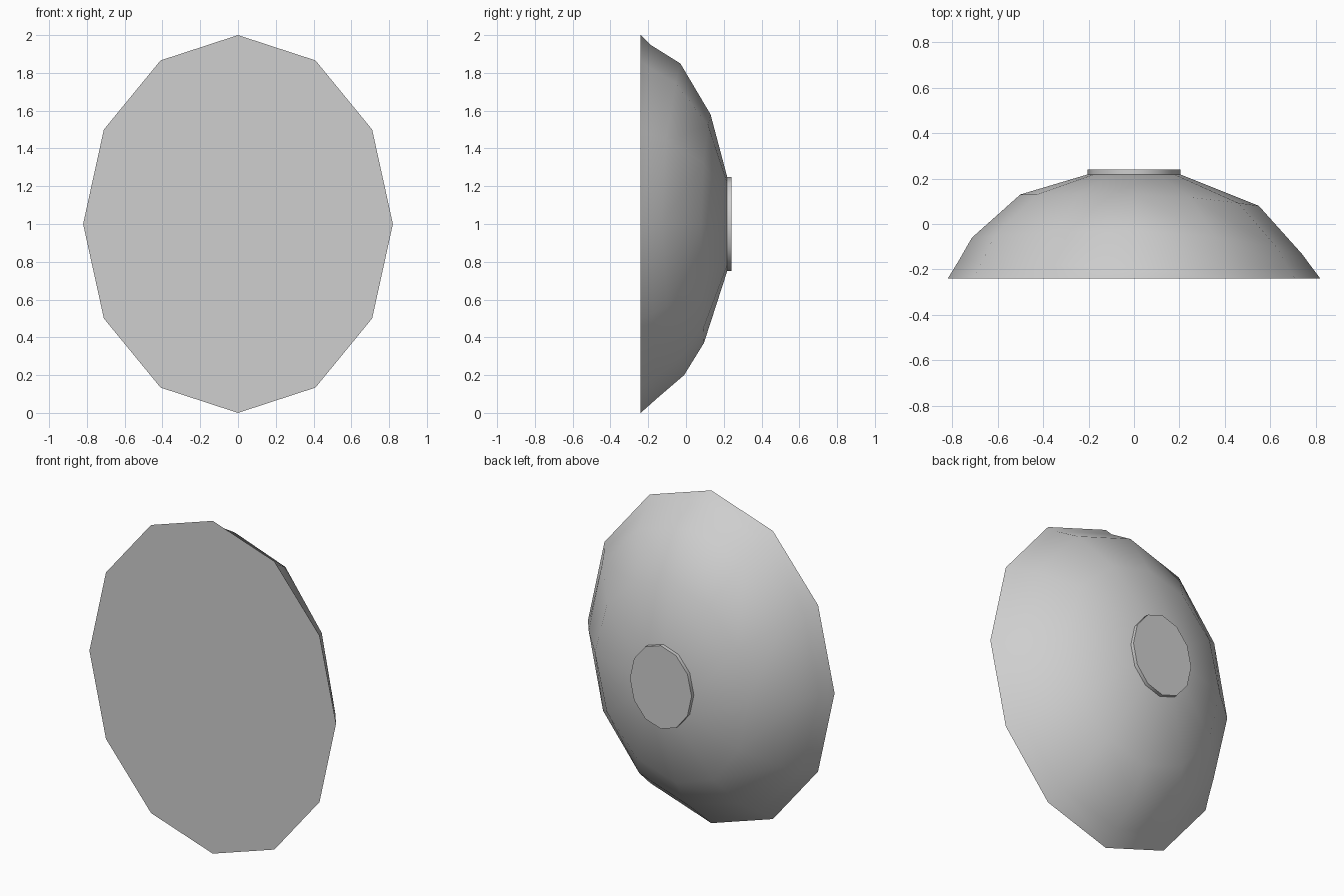
import bpy
import bmesh
from math import cos, sin, tau, radians

cube = bpy.data.objects.get("Cube")
if cube:
    bpy.data.objects.remove(cube, do_unlink=True)

SIDES = 12
HALF_WIDTH, HALF_HEIGHT = 0.82, 1.0

grey = bpy.data.materials.new("plain grey")
grey.use_nodes = True
grey.diffuse_color = (0.62, 0.62, 0.62, 1)
grey.node_tree.nodes["Principled BSDF"].inputs["Base Color"].default_value = grey.diffuse_color

# Dome profiles (radius fraction, depth) toward each side, from rim to crown
RIGHT = [(1, -0.24), (0.95, -0.185), (0.9, -0.13), (0.67, 0.08), (0.25, 0.218)]
LEFT = [(1, -0.24), (0.94, -0.16), (0.87, -0.06), (0.61, 0.13), (0.25, 0.218)]
TOP = [(1, -0.24), (0.95, -0.19), (0.85, -0.03), (0.58, 0.13), (0.25, 0.218)]
BOTTOM = [(1, -0.24), (0.92, -0.15), (0.8, -0.01), (0.63, 0.095), (0.25, 0.218)]
BOSS = [(0.25, 0.2), (0.25, 0.24)]


def blended(level, angle, profiles):
    """Mix the side profiles according to direction around the outline."""
    right, left, top, bottom = profiles
    across = right if cos(angle) >= 0 else left
    along = top if sin(angle) >= 0 else bottom
    w = cos(angle) ** 2
    return [a * w + b * (1 - w) for a, b in zip(across[level], along[level])]


def faceted_shell(name, profiles):
    """Loft rings of an oval polygon and cap both ends."""
    bm = bmesh.new()
    rings = []
    for level in range(len(profiles[0])):
        ring = []
        for i in range(SIDES):
            a = tau * i / SIDES
            r, y = blended(level, a, profiles)
            ring.append(bm.verts.new((HALF_WIDTH * r * cos(a), y,
                                      1 + HALF_HEIGHT * r * sin(a))))
        rings.append(ring)
    for low, high in zip(rings, rings[1:]):
        for i in range(SIDES):
            j = (i + 1) % SIDES
            bm.faces.new((low[i], low[j], high[j], high[i]))
    bm.faces.new(rings[0])
    bm.faces.new(rings[-1])
    bmesh.ops.recalc_face_normals(bm, faces=bm.faces)
    mesh = bpy.data.meshes.new(name)
    bm.to_mesh(mesh)
    bm.free()
    mesh.materials.append(grey)
    obj = bpy.data.objects.new(name, mesh)
    bpy.context.collection.objects.link(obj)
    bpy.ops.object.select_all(action="DESELECT")
    obj.select_set(True)
    bpy.context.view_layer.objects.active = obj
    bpy.ops.object.shade_smooth_by_angle(angle=radians(60))
    return obj


# Domed body with a flat front, and the small raised disc on its back
faceted_shell("domed_body", (RIGHT, LEFT, TOP, BOTTOM))
faceted_shell("back_disc", (BOSS,) * 4)
